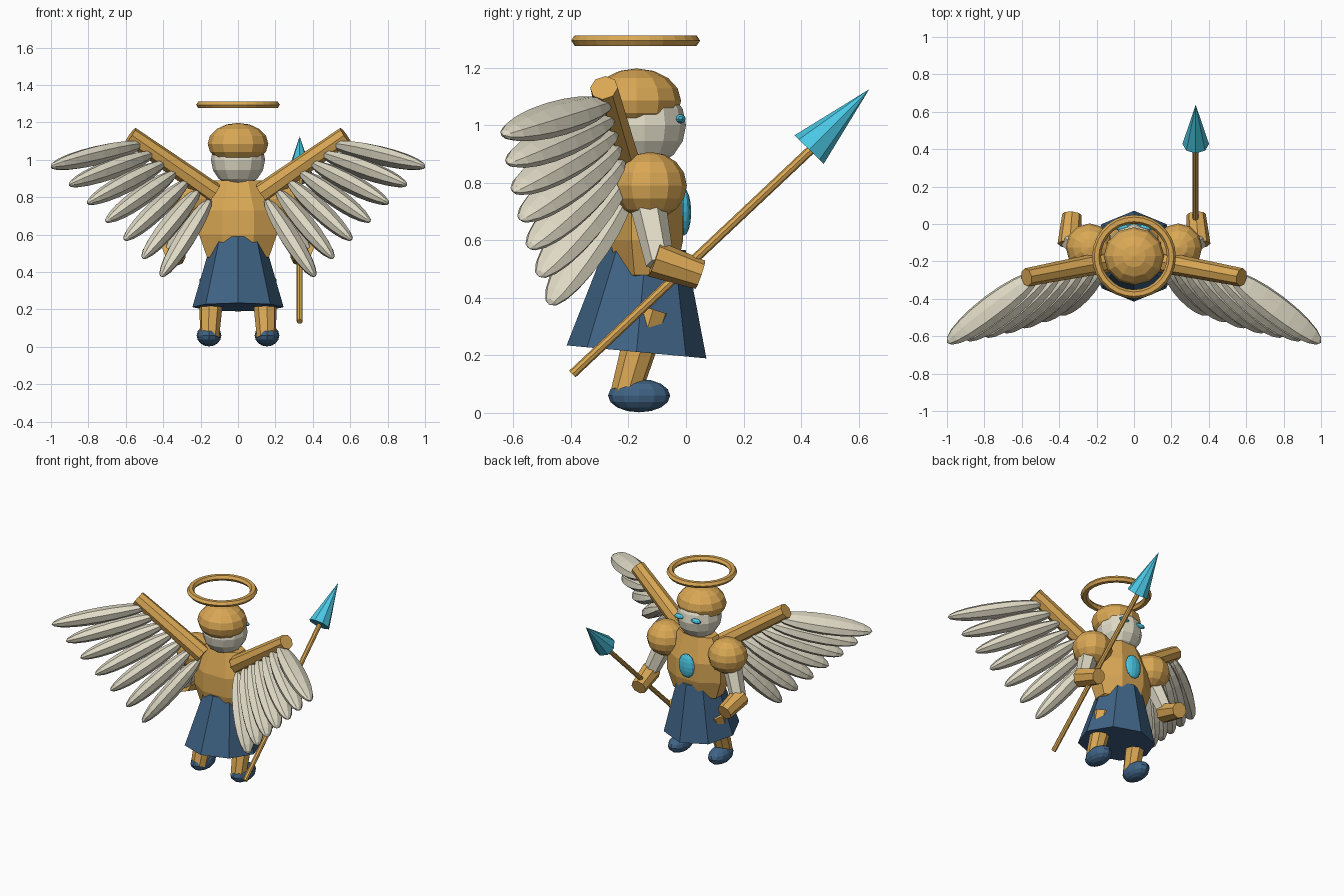
import bpy, bmesh, math
from mathutils import Vector, Matrix

if "Cube" in bpy.data.objects:
    bpy.data.objects.remove(bpy.data.objects["Cube"])


def make_material(name, rgb):
    m = bpy.data.materials.new(name)
    m.use_nodes = True
    m.diffuse_color = (*rgb, 1)
    m.node_tree.nodes["Principled BSDF"].inputs["Base Color"].default_value = (*rgb, 1)
    return m


GOLD = make_material("gold", (0.70, 0.39, 0.09))
IVORY = make_material("ivory", (0.74, 0.70, 0.56))
BLUE = make_material("deep blue", (0.05, 0.125, 0.235))
TEAL = make_material("bright teal", (0.07, 0.57, 0.77))


def finish(name, bm, matrix, mat):
    bm.transform(matrix)
    bmesh.ops.recalc_face_normals(bm, faces=bm.faces)
    mesh = bpy.data.meshes.new(name)
    bm.to_mesh(mesh)
    bm.free()
    mesh.materials.append(mat)
    obj = bpy.data.objects.new(name, mesh)
    bpy.context.collection.objects.link(obj)
    return obj


def ball(name, loc, radii, mat, segs=12, rings=8, rot=Matrix()):
    bm = bmesh.new()
    bmesh.ops.create_uvsphere(bm, u_segments=segs, v_segments=rings, radius=1)
    return finish(name, bm, Matrix.Translation(loc) @ rot @ Matrix.Diagonal((*radii, 1)), mat)


def tube(name, start, end, r0, r1, mat, sides=8):
    """Tapered cylinder between two points."""
    a, b = Vector(start), Vector(end)
    bm = bmesh.new()
    bmesh.ops.create_cone(bm, cap_ends=True, segments=sides, radius1=r0, radius2=r1,
                          depth=(b - a).length)
    turn = (b - a).to_track_quat('Z', 'Y').to_matrix().to_4x4()
    return finish(name, bm, Matrix.Translation((a + b) / 2) @ turn, mat)


def lathe(name, profile, centre, scale, mat, sides, closed=False, spin=0.0):
    """Revolve (radius, height) points into rings joined by quads."""
    bm = bmesh.new()
    rings = []
    for r, z in profile:
        angles = [spin + math.tau * i / sides for i in range(sides)]
        rings.append([bm.verts.new((r * math.cos(t), r * math.sin(t), z)) for t in angles])
    pairs = list(zip(rings, rings[1:] + rings[:1]))
    for lo, hi in pairs if closed else pairs[:-1]:
        for i in range(sides):
            j = (i + 1) % sides
            bm.faces.new((lo[i], lo[j], hi[j], hi[i]))
    if not closed:
        bm.faces.new(rings[0])
        bm.faces.new(rings[-1])
    return finish(name, bm, Matrix.Translation(centre) @ Matrix.Diagonal((*scale, 1)), mat)


# Head, helmet, eyes and halo
ball("head", (0, -0.145, 1.0), (0.145, 0.145, 0.145), IVORY)
ball("helmet", (0, -0.172, 1.085), (0.162, 0.155, 0.112), GOLD)
halo_section = [(0.2 + 0.024 * math.cos(t), 0.021 * math.sin(t))
                for t in (math.tau * i / 6 for i in range(6))]
lathe("halo", halo_section, (0, -0.175, 1.294), (1, 1, 1), GOLD, 28, closed=True)

# Torso, chest gem and skirt
torso_profile = [(0.08, 0.44), (0.18, 0.48), (0.225, 0.6), (0.222, 0.73), (0.14, 0.89)]
lathe("torso", torso_profile, (0, -0.137, 0), (1, 0.61, 1), GOLD, 8, spin=math.pi / 8)
ball("chest_gem", (0, -0.008, 0.698), (0.06, 0.026, 0.082), TEAL)
tube("skirt", (0, -0.172, 0.212), (0, -0.138, 0.578), 0.244, 0.138, BLUE)

# Paired limbs and wings
FEATHERS = 7
for side, label in ((1, "left"), (-1, "right")):
    def at(x, y, z):
        return Vector((side * x, y, z))

    ball(label + "_eye", at(0.064, -0.019, 1.022), (0.038, 0.018, 0.016), TEAL, 10, 6)
    tube(label + "_leg", at(0.152, -0.215, 0.05), at(0.138, -0.125, 0.36), 0.052, 0.07, GOLD)
    ball(label + "_boot", at(0.155, -0.163, 0.06), (0.066, 0.108, 0.058), BLUE)
    ball(label + "_pauldron", at(0.237, -0.125, 0.79), (0.128, 0.128, 0.117), GOLD)
    tube(label + "_arm", at(0.25, -0.14, 0.76), at(0.345, -0.09, 0.52), 0.065, 0.05, IVORY, 6)
    tube(label + "_gauntlet", at(0.345, -0.11, 0.535), at(0.332, 0.05, 0.48), 0.064, 0.052, GOLD)
    tube(label + "_wing_bone", at(0.13, -0.2, 0.82), at(0.575, -0.285, 1.13), 0.058, 0.049, GOLD)

    # Feathers fan out evenly along the bone, deeper than they are wide
    root_a, root_b = at(0.51, -0.265, 1.08), at(0.15, -0.2, 0.79)
    tip_a, tip_b = at(1.0, -0.635, 0.965), at(0.41, -0.475, 0.375)
    for i in range(FEATHERS):
        f = i / (FEATHERS - 1)
        root, tip = root_a.lerp(root_b, f), tip_a.lerp(tip_b, f)
        tip.y -= 0.02 * math.sin(math.pi * f)
        along = (tip - root).normalized()
        spread = root_a - root_b + tip_a - tip_b
        wide = (spread - along * spread.dot(along)).normalized()
        deep = along.cross(wide)
        turn = Matrix((wide, deep, along)).transposed().to_4x4()
        ball(f"{label}_feather_{i + 1}", (root + tip) / 2,
             (0.052, 0.08, (tip - root).length / 2), IVORY, 8, 10, turn)

# Spear in one hand
tube("spear_shaft", (0.33, -0.395, 0.135), (0.33, 0.44, 0.92), 0.016, 0.016, GOLD)
tube("spear_head", (0.33, 0.428, 0.915), (0.33, 0.637, 1.125), 0.071, 0.0, TEAL)
